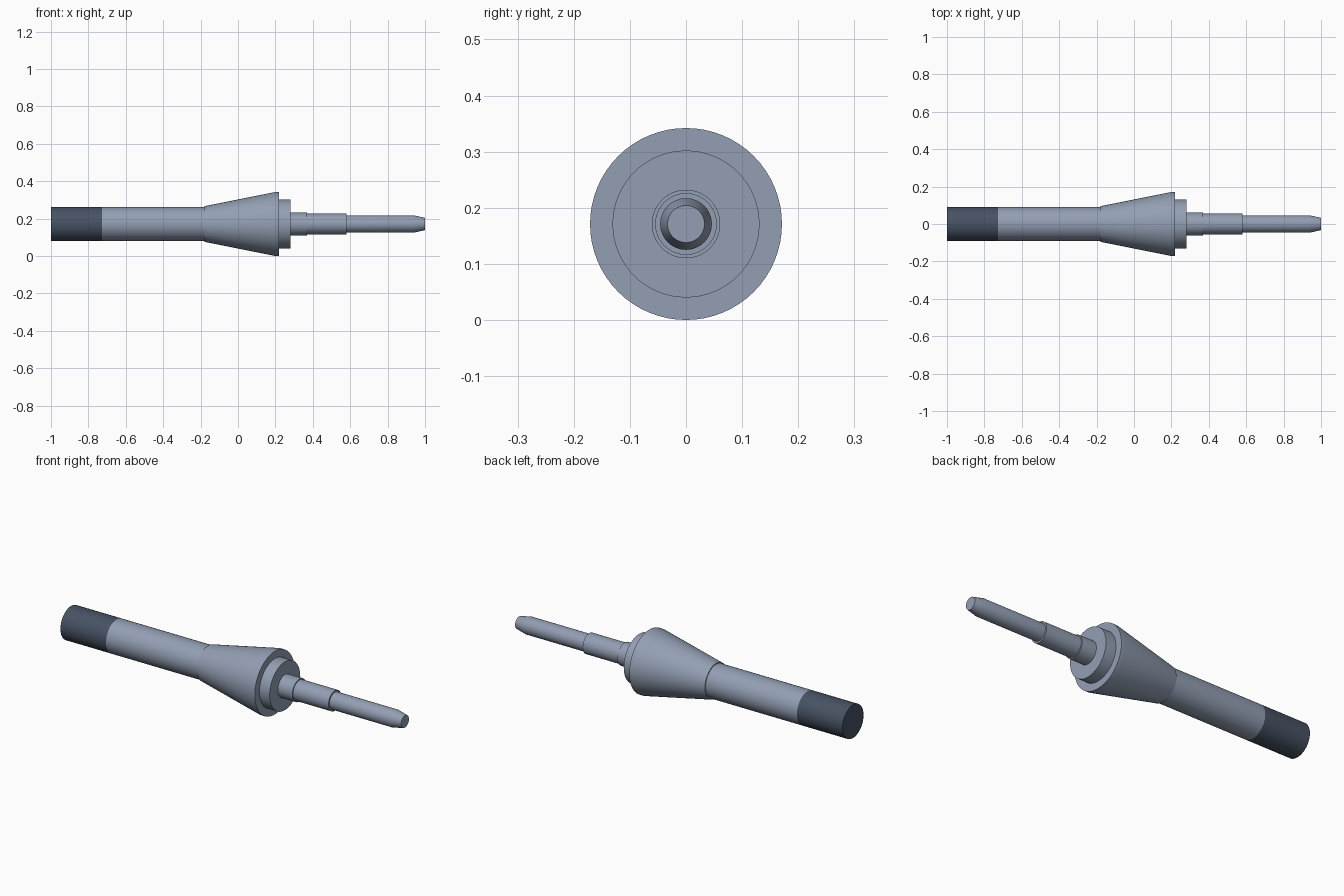
import bpy, bmesh, math

if "Cube" in bpy.data.objects:
    bpy.data.objects.remove(bpy.data.objects["Cube"])

AXIS_Z = 0.171
SIDES = 64


def material(name, color):
    mat = bpy.data.materials.new(name)
    mat.diffuse_color = color
    mat.use_nodes = True
    mat.node_tree.nodes["Principled BSDF"].inputs["Base Color"].default_value = mat.diffuse_color
    return mat


STEEL = material("blue_grey", (0.29, 0.345, 0.45, 1))
DARK = material("dark_slate", (0.062, 0.085, 0.125, 1))


def lathe(name, profile, mat=STEEL):
    """Closed solid revolved about the long x axis from (x, radius) points."""
    bm = bmesh.new()
    rings = []
    for x, r in profile:
        rings.append([bm.verts.new((x, r * math.cos(2 * math.pi * i / SIDES),
                                    AXIS_Z + r * math.sin(2 * math.pi * i / SIDES)))
                      for i in range(SIDES)])
    for a, b in zip(rings, rings[1:]):
        for i in range(SIDES):
            j = (i + 1) % SIDES
            bm.faces.new((a[i], a[j], b[j], b[i]))
    bm.faces.new(rings[0])
    bm.faces.new(rings[-1])
    bmesh.ops.recalc_face_normals(bm, faces=bm.faces)
    mesh = bpy.data.meshes.new(name)
    bm.to_mesh(mesh)
    bm.free()
    mesh.materials.append(mat)
    obj = bpy.data.objects.new(name, mesh)
    bpy.context.collection.objects.link(obj)
    bpy.ops.object.select_all(action='DESELECT')
    obj.select_set(True)
    bpy.context.view_layer.objects.active = obj
    bpy.ops.object.shade_smooth_by_angle(angle=math.radians(30))
    return obj


# dark sleeve at the back end
lathe("end_sleeve", [(-1.0, 0.09), (-0.727, 0.09)], DARK)

# straight grip
lathe("grip", [(-0.727, 0.09), (-0.18, 0.09)])

# flared cone with its thin rim
lathe("flared_cone", [(-0.18, 0.095), (0.198, 0.171), (0.22, 0.171)])

# collar in front of the rim
lathe("collar", [(0.22, 0.131), (0.281, 0.131)])

# stepped rod with a tapered tip
lathe("stepped_rod", [(0.281, 0.061), (0.368, 0.061), (0.368, 0.055), (0.58, 0.055),
                      (0.58, 0.046), (0.94, 0.046), (1.0, 0.033)])
